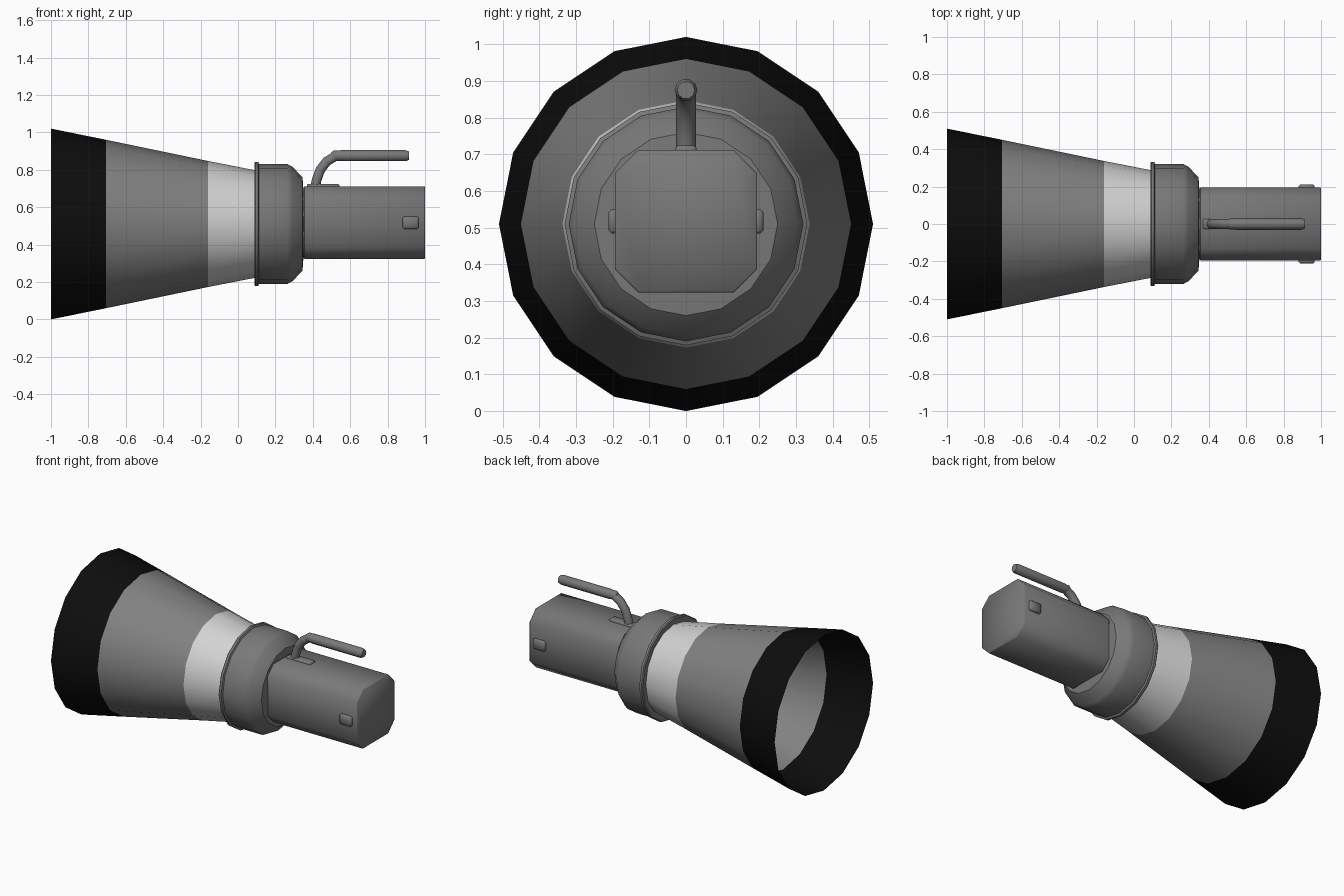
import bpy, bmesh, math
from mathutils import Vector

if "Cube" in bpy.data.objects:
    bpy.data.objects.remove(bpy.data.objects["Cube"])

AXIS_Z = 0.51


def material(name, v):
    m = bpy.data.materials.new(name)
    m.diffuse_color = (v, v, v, 1)
    m.use_nodes = True
    m.node_tree.nodes["Principled BSDF"].inputs["Base Color"].default_value = m.diffuse_color
    return m


BLACK = material("black rim", 0.004)
GREY = material("cone grey", 0.22)
LIGHT = material("light band", 0.65)
DARK = material("housing grey", 0.19)


def finish(name, bm, mats, angle=40):
    if len(mats) == 1:
        bmesh.ops.recalc_face_normals(bm, faces=bm.faces)
    me = bpy.data.meshes.new(name)
    bm.to_mesh(me)
    bm.free()
    ob = bpy.data.objects.new(name, me)
    bpy.context.collection.objects.link(ob)
    for m in mats:
        me.materials.append(m)
    bpy.ops.object.select_all(action='DESELECT')
    ob.select_set(True)
    bpy.context.view_layer.objects.active = ob
    bpy.ops.object.shade_smooth_by_angle(angle=math.radians(angle))
    return ob


def loft(bm, rings, caps=False):
    """Skin a list of closed point rings; returns faces per span."""
    vs = [[bm.verts.new(p) for p in r] for r in rings]
    n = len(vs[0])
    spans = [[bm.faces.new((a[i], a[(i + 1) % n], b[(i + 1) % n], b[i])) for i in range(n)]
             for a, b in zip(vs, vs[1:])]
    if caps:
        bm.faces.new(vs[0])
        bm.faces.new(vs[-1])
    return spans


def circle(x, r, n=16):
    return [(x, r * math.sin(math.tau * i / n), AXIS_Z + r * math.cos(math.tau * i / n))
            for i in range(n)]


def tube(name, path, radius, n=10):
    """Round tube along a path in the xz plane."""
    pts = [Vector((x, 0, z)) for x, z in path]
    rings = []
    for i, p in enumerate(pts):
        t = (pts[min(i + 1, len(pts) - 1)] - pts[max(i - 1, 0)]).normalized()
        up = Vector((-t.z, 0, t.x))
        r = radius[i] if isinstance(radius, list) else radius
        rings.append([p + r * (math.cos(a) * up + Vector((0, math.sin(a) * r / r, 0)))
                      for a in (math.tau * (k + 0.5) / n for k in range(n))])
    bm = bmesh.new()
    loft(bm, rings, True)
    return finish(name, bm, [DARK])


def box(name, x0, x1, y0, y1, z0, z1, bevel):
    bm = bmesh.new()
    bmesh.ops.create_cube(bm, size=1)
    for v in bm.verts:
        v.co = ((x0 + x1) / 2 + v.co.x * (x1 - x0), (y0 + y1) / 2 + v.co.y * (y1 - y0),
                (z0 + z1) / 2 + v.co.z * (z1 - z0))
    bmesh.ops.bevel(bm, geom=bm.edges[:], offset=bevel, segments=1, affect='EDGES')
    return finish(name, bm, [DARK], 50)


# open flared cone, coloured in three bands
bm = bmesh.new()
spans = loft(bm, [circle(-1, 0.51), circle(-0.705, 0.45), circle(-0.16, 0.337), circle(0.11, 0.284)])
for i, faces in enumerate(spans):
    for f in faces:
        f.material_index = i
        if f.normal.dot(f.calc_center_median() - Vector((0, 0, AXIS_Z))) == 0:
            f.normal_update()
bmesh.ops.recalc_face_normals(bm, faces=bm.faces)
finish("flared_cone", bm, [BLACK, GREY, LIGHT])

# collar: flange, ring and rounded shoulder, closed at both ends
bm = bmesh.new()
loft(bm, [circle(x, r) for x, r in
          [(0.092, 0.27), (0.087, 0.325), (0.093, 0.331), (0.108, 0.331), (0.113, 0.32),
           (0.265, 0.32), (0.29, 0.307), (0.345, 0.25), (0.35, 0.18)]], True)
finish("collar", bm, [DARK])

# chamfered rear housing
half, cut, mid = 0.194, 0.13, 0.5175
octagon = [(-cut, half), (cut, half), (half, cut), (half, -cut),
           (cut, -half), (-cut, -half), (-half, -cut), (-half, cut)]
bm = bmesh.new()
loft(bm, [[(x, y * s, mid + z * s) for y, z in octagon]
          for x, s in [(0.33, 0.97), (0.352, 0.97), (0.355, 1), (0.996, 1), (1.0, 0.985)]], True)
finish("rear_housing", bm, [DARK], 50)

# side buttons
for side, name in ((-1, "button_front"), (1, "button_back")):
    y = sorted((side * 0.185, side * 0.211))
    box(name, 0.88, 0.966, y[0], y[1], 0.484, 0.55, 0.008)

# handle: foot plate, curved arm and grip
box("handle_foot", 0.368, 0.542, -0.028, 0.028, 0.70, 0.724, 0.006)
tube("handle_arm", [(0.412, 0.70), (0.42, 0.745), (0.44, 0.80), (0.475, 0.845), (0.52, 0.872), (0.56, 0.875)], 0.027)
tube("handle_grip", [(0.497, 0.875), (0.512, 0.875), (0.535, 0.875), (0.548, 0.875), (0.895, 0.875), (0.914, 0.875)],
     [0.018, 0.029, 0.029, 0.031, 0.031, 0.024])
